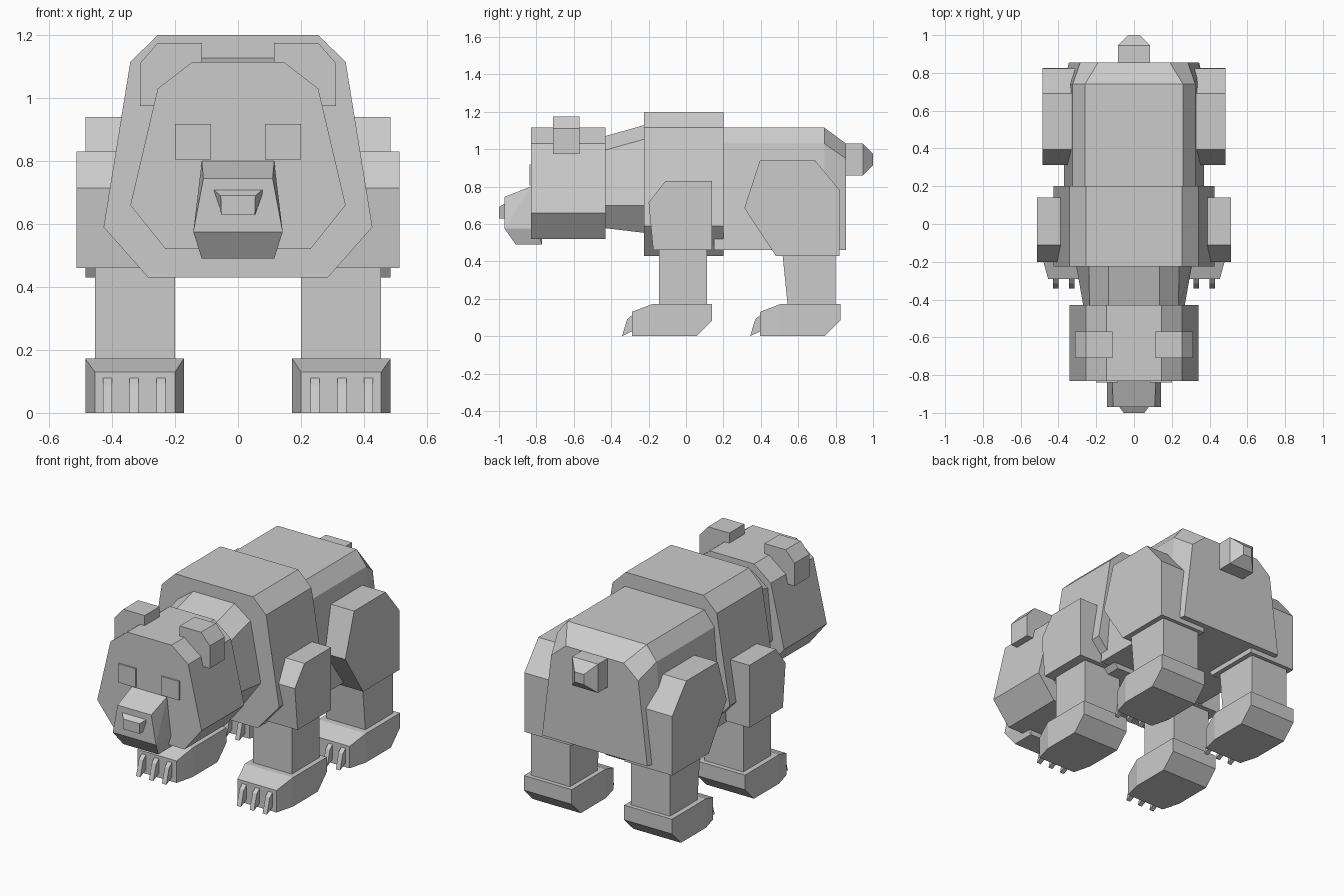
import bpy, bmesh

cube = bpy.data.objects.get("Cube")
if cube:
    bpy.data.objects.remove(cube, do_unlink=True)

grey = bpy.data.materials.new("plain grey")
grey.use_nodes = True
grey.diffuse_color = (0.6, 0.6, 0.6, 1)
grey.node_tree.nodes["Principled BSDF"].inputs["Base Color"].default_value = (0.6, 0.6, 0.6, 1)


def loft(name, rings):
    """Flat-shaded solid through rings holding equal numbers of points."""
    bm = bmesh.new()
    loops = [[bm.verts.new(p) for p in ring] for ring in rings]
    n = len(loops[0])
    for a, b in zip(loops, loops[1:]):
        for i in range(n):
            j = (i + 1) % n
            bm.faces.new((a[i], a[j], b[j], b[i]))
    bm.faces.new(loops[0])
    bm.faces.new(loops[-1])
    bmesh.ops.recalc_face_normals(bm, faces=bm.faces)
    mesh = bpy.data.meshes.new(name)
    bm.to_mesh(mesh)
    bm.free()
    mesh.materials.append(grey)
    obj = bpy.data.objects.new(name, mesh)
    bpy.context.collection.objects.link(obj)
    return obj


def ring(y, half):
    """Symmetric cross-section at depth y from (x, z) points of one half."""
    return [(x, y, z) for x, z in half] + [(-x, y, z) for x, z in reversed(half)]


def slab(name, x0, x1, side):
    """Side outline of (y, z) points extruded across x."""
    return loft(name, [[(x, y, z) for y, z in side] for x in (x0, x1)])


def box(name, x, y, z):
    return slab(name, x[0], x[1], [(y[0], z[0]), (y[1], z[0]), (y[1], z[1]), (y[0], z[1])])


# Torso
chest = [(0.255, 1.2), (0.342, 1.115), (0.427, 0.59), (0.285, 0.43)]
loft("chest", [ring(-0.225, chest), ring(0.2, chest)])
rump = [(0.26, 1.115), (0.325, 1.03), (0.37, 0.46)]
rump_end = [(0.19, 1.03), (0.285, 0.95), (0.345, 0.46)]
loft("rear_body", [ring(0.15, rump), ring(0.74, rump), ring(0.855, rump_end)])

# Neck and head
loft("neck", [ring(-0.45, [(0.135, 1.065), (0.235, 0.99), (0.265, 0.70), (0.17, 0.58)]),
              ring(-0.2, [(0.135, 1.135), (0.24, 1.06), (0.31, 0.70), (0.2, 0.55)])])
head = [(0.145, 1.115), (0.255, 1.03), (0.342, 0.66), (0.23, 0.52)]
loft("head", [ring(-0.83, head), ring(-0.43, head)])

# Muzzle and nose
loft("muzzle", [ring(-0.97, [(0.11, 0.745), (0.14, 0.575)]),
                ring(-0.91, [(0.112, 0.77), (0.115, 0.49)]),
                ring(-0.83, [(0.115, 0.80), (0.115, 0.49)]),
                ring(-0.77, [(0.115, 0.80), (0.115, 0.49)])])
bpy.data.objects.remove(bpy.data.objects["muzzle"], do_unlink=True)
snout = bpy.data.meshes.new("muzzle")
bm = bmesh.new()
# Snout as a convex solid: brow, front plate and chin edges
for x, y, z in [(0.115, -0.83, 0.80), (0.11, -0.97, 0.745), (0.142, -0.97, 0.575),
                (0.115, -0.91, 0.49), (0.115, -0.77, 0.49), (0.142, -0.8, 0.575),
                (0.115, -0.77, 0.80)]:
    for s in (-1, 1):
        bm.verts.new((s * x, y, z))
bmesh.ops.convex_hull(bm, input=bm.verts)
bmesh.ops.dissolve_limit(bm, angle_limit=0.02, verts=bm.verts, edges=bm.edges)
bm.to_mesh(snout)
bm.free()
snout.materials.append(grey)
bpy.context.collection.objects.link(bpy.data.objects.new("muzzle", snout))
loft("nose", [ring(-0.96, [(0.085, 0.715), (0.055, 0.63)]),
              ring(-1.0, [(0.055, 0.69), (0.053, 0.63)])])

# Tail
stub = [(0.085, 1.03), (0.085, 0.86)]
loft("tail", [ring(0.8, stub), ring(0.945, stub), ring(1.0, [(0.03, 0.975), (0.03, 0.915)])])

# Outlines shared by both sides
ear = [(0.115, 1.175), (0.255, 1.175), (0.312, 1.11), (0.312, 0.975), (0.23, 0.975), (0.115, 1.05)]
shoulder = [(-0.2, 0.715), (-0.11, 0.83), (0.14, 0.83), (0.14, 0.46), (-0.175, 0.46)]
thigh = [(0.312, 0.685), (0.395, 0.94), (0.69, 0.94), (0.822, 0.78), (0.822, 0.43), (0.48, 0.43)]
shin = [(0.515, 0.45), (0.8, 0.45), (0.8, 0.15), (0.545, 0.15)]
claw = [(-0.28, 0.12), (-0.315, 0.09), (-0.342, 0.0), (-0.28, 0.03)]


def paw(name, s, dy):
    """Foot tapered at the toes, with three claws."""
    def section(y, x0, x1, z0, z1):
        y += dy
        return [(s * x0, y, z0), (s * x1, y, z0), (s * x1, y, z1), (s * x0, y, z1)]
    loft(name + "_paw", [section(-0.29, 0.2, 0.455, 0, 0.13),
                         section(-0.18, 0.172, 0.485, 0, 0.172),
                         section(0.055, 0.172, 0.485, 0, 0.172),
                         section(0.14, 0.172, 0.485, 0.085, 0.172)])
    for i, x in enumerate((0.245, 0.33, 0.415)):
        slab(f"{name}_claw_{i + 1}", s * (x - 0.014), s * (x + 0.014),
             [(y + dy, z) for y, z in claw])


for s, side in ((1, "left"), (-1, "right")):
    # Face details
    loft(side + "_ear", [[(s * x, y, z) for x, z in ear] for y in (-0.71, -0.57)])
    box(side + "_eye", (s * 0.085, s * 0.2), (-0.838, -0.829), (0.805, 0.917))
    # Legs
    slab(side + "_shoulder", s * 0.2, s * 0.513, shoulder)
    box(side + "_front_leg", (s * 0.2, s * 0.455), (-0.145, 0.112), (0.15, 0.5))
    slab(side + "_thigh", s * 0.172, s * 0.485, thigh)
    slab(side + "_rear_leg", s * 0.2, s * 0.455, shin)
    paw(side + "_front", s, 0)
    paw(side + "_rear", s, 0.685)
